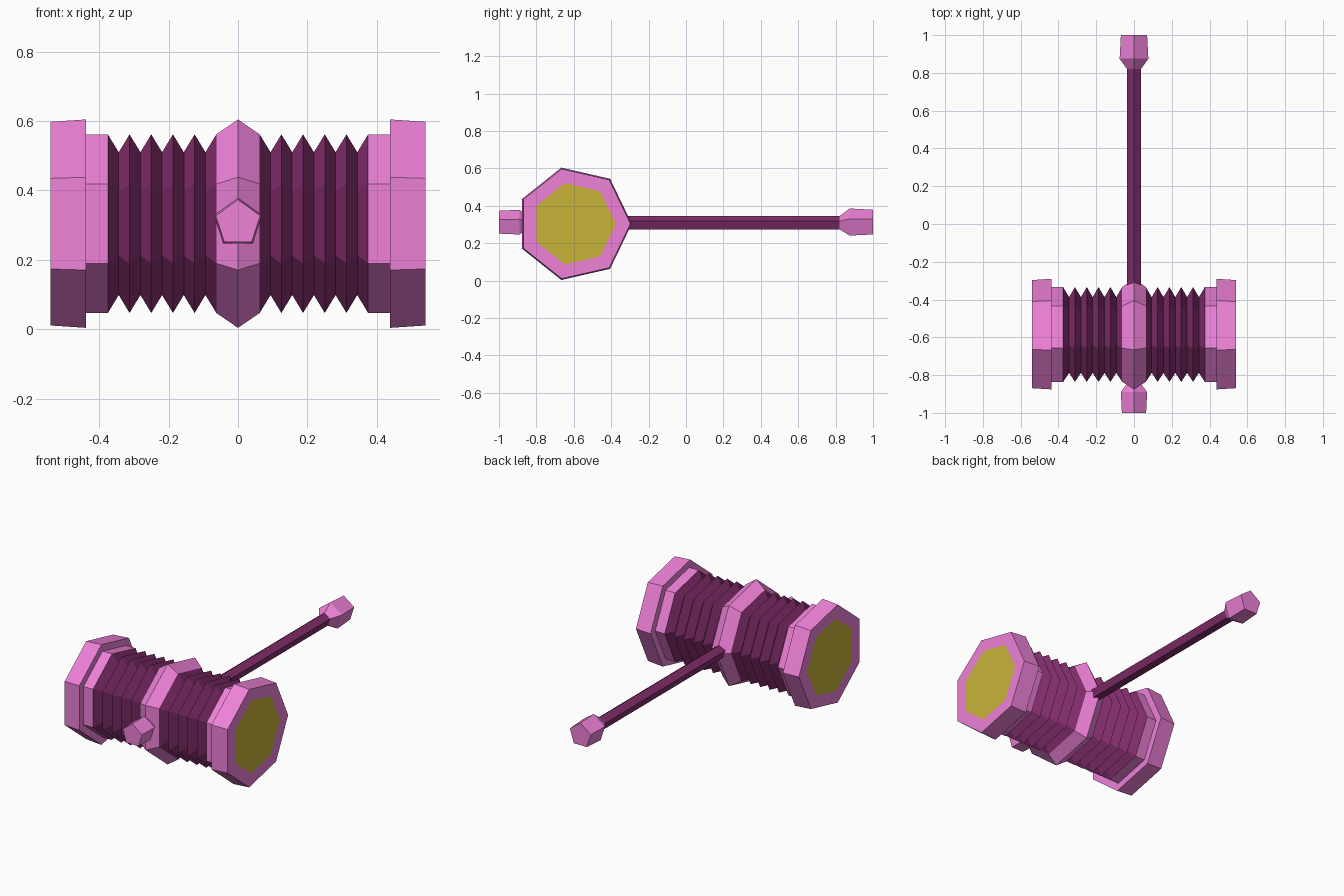
import bpy
import math

if "Cube" in bpy.data.objects:
    bpy.data.objects.remove(bpy.data.objects["Cube"])

CY, CZ = -0.598, 0.304      # head axis position
HANDLE_Z = 0.306            # handle axis height


def material(name, rgb):
    m = bpy.data.materials.new(name)
    m.diffuse_color = (*rgb, 1.0)
    m.use_nodes = True
    m.node_tree.nodes["Principled BSDF"].inputs["Base Color"].default_value = m.diffuse_color
    return m


PINK = material("pink", (0.86, 0.22, 0.69))
PURPLE = material("dark_purple", (0.22, 0.026, 0.145))
YELLOW = material("yellow", (0.58, 0.46, 0.042))


def head_point(x, r, a):
    return (x, CY + r * math.cos(a), CZ + r * math.sin(a))


def handle_point(y, r, a):
    return (r * math.sin(a), y, HANDLE_Z + r * math.cos(a))


def lathe(name, profile, sides, place, mat, cap_start=False, cap_end=False):
    """Turn an (axis, radius) profile into a flat-sided solid."""
    verts = [place(t, r, math.tau * k / sides) for t, r in profile for k in range(sides)]
    faces = []
    for i in range(len(profile) - 1):
        for k in range(sides):
            a, b = i * sides + k, i * sides + (k + 1) % sides
            faces.append((a, b, b + sides, a + sides))
    if cap_start:
        faces.append(tuple(reversed(range(sides))))
    if cap_end:
        faces.append(tuple(range(len(verts) - sides, len(verts))))
    mesh = bpy.data.meshes.new(name)
    mesh.from_pydata(verts, [], faces)
    mesh.materials.append(mat)
    obj = bpy.data.objects.new(name, mesh)
    bpy.context.collection.objects.link(obj)
    return obj


def head_pair(name, profile, mat, caps=False):
    """A heptagonal part on the right and its mirror on the left."""
    lathe(name + "_right", profile, 7, head_point, mat, caps, caps)
    mirrored = [(-x, r) for x, r in reversed(profile)]
    lathe(name + "_left", mirrored, 7, head_point, mat, caps, caps)


# Head: centre band, bellows, stepped end caps and striking plates
STEP, PEAK, VALLEY, RIM = 0.0625, 0.264, 0.211, 0.308
lathe("centre_band", [(-STEP, PEAK), (0, RIM), (STEP, PEAK)], 7, head_point, PINK)
bellows = [(STEP + i * STEP / 2, VALLEY if i % 2 else PEAK) for i in range(11)]
head_pair("bellows", bellows, PURPLE)
head_pair("end_cap", [(0.375, PEAK), (0.438, PEAK), (0.438, RIM),
                      (0.54, 0.301), (0.54, 0.223)], PINK)
head_pair("striking_plate", [(0.52, 0.223), (0.54, 0.223)], YELLOW, caps=True)

# Handle with a flared knob at each end
lathe("handle", [(-0.85, 0.0385), (0.82, 0.0385)], 5, handle_point, PURPLE)
lathe("grip_knob", [(0.82, 0.0385), (0.875, 0.08), (1.0, 0.073)],
      5, handle_point, PINK, True, True)
lathe("front_knob", [(-1.0, 0.0675), (-0.89, 0.073), (-0.845, 0.0385)],
      5, handle_point, PINK, True, True)
